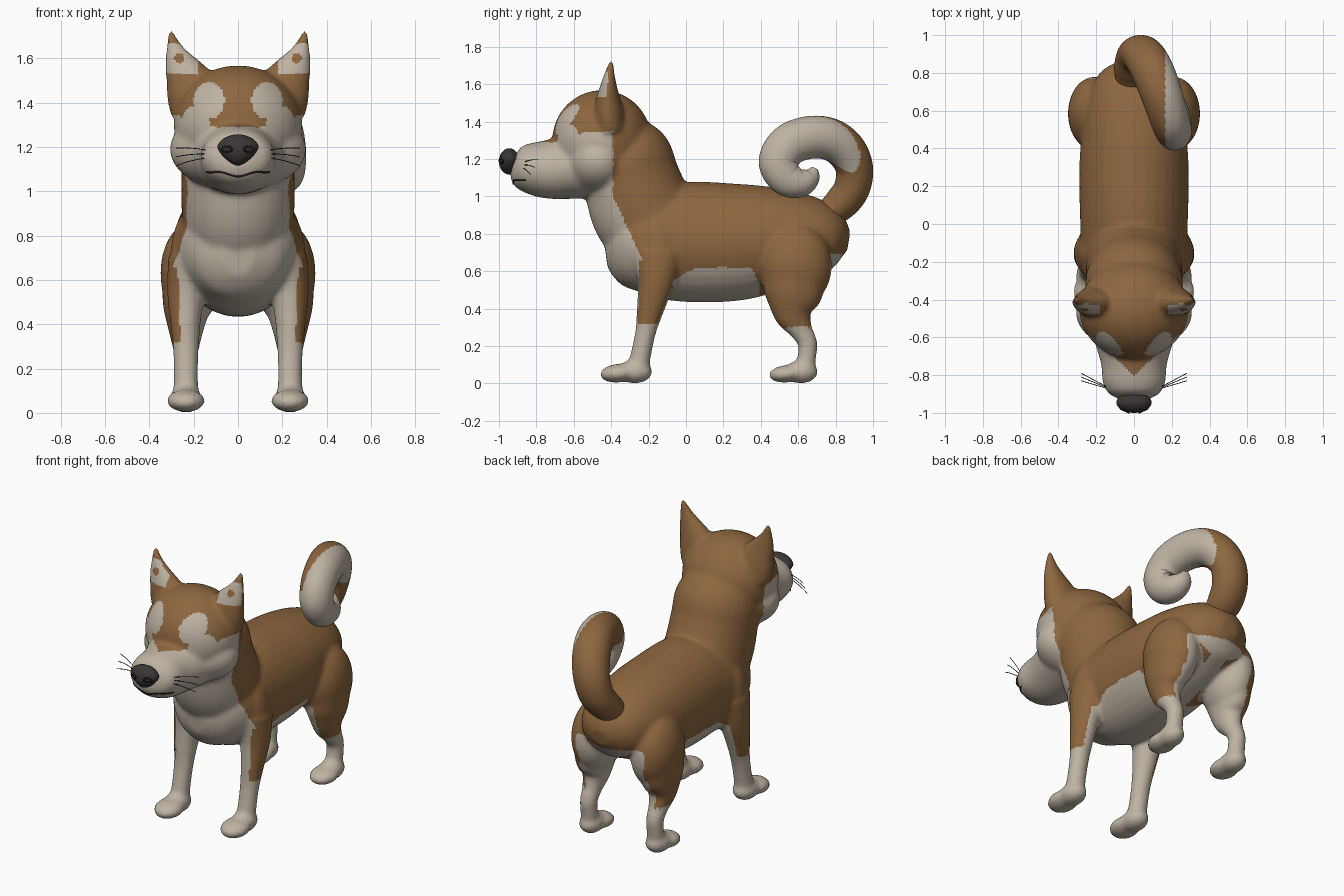
import bpy, bmesh, math
from mathutils import Vector, Matrix
from mathutils.bvhtree import BVHTree

cube = bpy.data.objects.get("Cube")
if cube:
    bpy.data.objects.remove(cube, do_unlink=True)


def material(name, rgb):
    m = bpy.data.materials.new(name)
    m.use_nodes = True
    m.diffuse_color = (*rgb, 1)
    m.node_tree.nodes["Principled BSDF"].inputs["Base Color"].default_value = (*rgb, 1)
    return m


BROWN = material("brown fur", (0.27, 0.135, 0.05))
CREAM = material("cream fur", (0.52, 0.455, 0.37))
NOSE = material("nose charcoal", (0.045, 0.036, 0.036))
BLACK = material("black line", (0.012, 0.01, 0.01))


def make_object(name, bm, mats):
    bmesh.ops.recalc_face_normals(bm, faces=bm.faces)
    me = bpy.data.meshes.new(name)
    bm.to_mesh(me)
    bm.free()
    for m in mats:
        me.materials.append(m)
    me.shade_smooth()
    ob = bpy.data.objects.new(name, me)
    bpy.context.collection.objects.link(ob)
    return ob


def spline(pts, t):
    """Smooth interpolation through rows of numbers."""
    i = min(int(t), len(pts) - 2)
    f = t - i
    a, b, c, d = (pts[max(0, min(len(pts) - 1, i + k))] for k in (-1, 0, 1, 2))
    return [q + 0.5 * f * (r - p + f * (2 * p - 5 * q + 4 * r - s + f * (3 * (q - r) + s - p)))
            for p, q, r, s in zip(a, b, c, d)]


def loft(bm, rows, steps=8, sides=32, mirror=False):
    """Oval tube through rows of x, y, z, half width, half depth."""
    n = (len(rows) - 1) * steps
    rings = [spline(rows, k / steps) for k in range(n + 1)]
    for sx in ((1, -1) if mirror else (1,)):
        loops = []
        for k, (x, y, z, a, b) in enumerate(rings):
            lo, hi = rings[max(0, k - 1)], rings[min(n, k + 1)]
            tan = (Vector(hi[:3]) - Vector(lo[:3])).normalized()
            side = (Vector((1, 0, 0)) - tan * tan.x).normalized()
            up = tan.cross(side)
            loop = []
            for j in range(sides):
                w = math.tau * j / sides
                p = Vector((x, y, z)) + side * a * math.cos(w) + up * b * math.sin(w)
                loop.append(bm.verts.new((p.x * sx, p.y, p.z)))
            loops.append(loop)
        for l0, l1 in zip(loops, loops[1:]):
            for j in range(sides):
                q = (j + 1) % sides
                bm.faces.new((l0[j], l0[q], l1[q], l1[j]))
        bm.faces.new(loops[0])
        bm.faces.new(loops[-1])


def blob(bm, centre, size, tilt=0, mirror=False):
    """Ellipsoid, tilted about the x axis."""
    for sx in ((1, -1) if mirror else (1,)):
        place = Matrix.Translation((centre[0] * sx, *centre[1:]))
        bmesh.ops.create_uvsphere(bm, u_segments=40, v_segments=24, radius=1,
                                  matrix=place @ Matrix.Rotation(tilt, 4, 'X') @ Matrix.Diagonal((*size, 1)))


# ---- body: trunk, neck, head and legs fused into one skin
bm = bmesh.new()
loft(bm, [(0, -.43, .70, .07, .08), (0, -.36, .71, .20, .20), (0, -.22, .74, .28, .28),
          (0, 0, .755, .285, .32), (0, .25, .755, .29, .315), (0, .45, .77, .28, .285),
          (0, .65, .78, .25, .23), (0, .80, .77, .18, .155), (0, .87, .76, .06, .05)])
loft(bm, [(0, -.12, .78, .25, .26), (0, -.23, .92, .255, .275), (0, -.29, 1.08, .255, .26),
          (0, -.34, 1.22, .25, .25), (0, -.42, 1.36, .16, .15)])
blob(bm, (0, -.45, 1.30), (.29, .265, .268))
blob(bm, (0, -.47, 1.19), (.308, .20, .19))
loft(bm, [(0, -.45, 1.17, .25, .18), (0, -.60, 1.155, .215, .168), (0, -.74, 1.145, .175, .157),
          (0, -.84, 1.15, .165, .135), (0, -.90, 1.155, .13, .105), (0, -.93, 1.16, .06, .05)])
# ears
loft(bm, [(.18, -.41, 1.38, .13, .09), (.215, -.415, 1.48, .115, .075), (.255, -.415, 1.565, .078, .052),
          (.285, -.41, 1.64, .042, .032), (.305, -.40, 1.725, .010, .012)], mirror=True)
# front legs and paws
blob(bm, (.205, -.15, .70), (.10, .13, .22), mirror=True)
loft(bm, [(.225, -.15, .70, .09, .13), (.235, -.16, .55, .085, .10), (.237, -.19, .40, .068, .074),
          (.235, -.215, .28, .058, .056), (.235, -.24, .16, .055, .055), (.235, -.26, .06, .06, .06)], mirror=True)
blob(bm, (.235, -.275, .063), (.072, .095, .063), mirror=True)
blob(bm, (.235, -.36, .055), (.086, .10, .05), tilt=.1, mirror=True)
# hind legs and paws
blob(bm, (.21, .585, .63), (.14, .195, .23), mirror=True)
loft(bm, [(.225, .58, .60, .12, .175), (.232, .575, .47, .105, .155), (.235, .575, .37, .078, .105),
          (.235, .615, .285, .058, .063), (.235, .65, .215, .052, .052), (.235, .645, .13, .052, .05),
          (.235, .63, .05, .055, .055)], mirror=True)
blob(bm, (.235, .615, .062), (.07, .09, .062), mirror=True)
blob(bm, (.235, .54, .052), (.083, .098, .047), tilt=.1, mirror=True)
body = make_object("body", bm, [])

remesh = body.modifiers.new("fuse", 'REMESH')
remesh.mode, remesh.voxel_size = 'VOXEL', .0125
soften = body.modifiers.new("soften", 'SMOOTH')
soften.iterations, soften.factor = 10, .5
skin = bpy.data.meshes.new_from_object(body.evaluated_get(bpy.context.evaluated_depsgraph_get()))
body.modifiers.clear()
body.data = skin
skin.name = "body"
skin.materials.clear()
skin.materials.append(BROWN)
skin.materials.append(CREAM)
for v in skin.vertices:
    v.co.z = max(v.co.z, .003)
skin.shade_smooth()


def is_cream(c, n):
    x, y, z = abs(c.x), c.y, c.z
    out = n.x if c.x > 0 else -n.x
    if z > 1.53 and x > .18 and n.y < -.3:                       # inner ear
        return z < 1.665 and math.hypot(x - .265, z - 1.6) > .022
    if z > 1.0:                                                  # face
        if y < -.4 and math.hypot((x - .13) / .07, (z - 1.41) / .082) < 1:
            return True
        return y < -.39 and (z < 1.26 + .3 * x or y < -.8 + .9 * x)
    if z > .66 and y < .3:                                       # throat and chest
        return y < -.39 + (1 - z) * .46
    if y < -.07:                                                 # front legs
        return z < .32 or out < .4 or x < .235 or y < -.25 - (.66 - z) * .03
    if y < .39:                                                  # belly
        return z < .62 - max(0, .05 - y) * .6 - max(0, y - .35) * 2
    return z < .3 or (z < .69 and (y > .77 or out < .2))         # rump and hind legs


for f in skin.polygons:
    f.material_index = int(is_cream(f.center, f.normal))

# ---- curled tail
bm = bmesh.new()
loft(bm, [(0, .74, .90, .09, .07), (0, .82, .955, .105, .09), (.015, .885, 1.04, .108, .096),
          (.04, .90, 1.15, .11, .10), (.075, .855, 1.245, .112, .108), (.115, .77, 1.305, .112, .113),
          (.155, .66, 1.315, .108, .114), (.19, .55, 1.275, .102, .112), (.212, .495, 1.185, .095, .106),
          (.215, .535, 1.10, .088, .096), (.205, .61, 1.075, .08, .08), (.19, .665, 1.105, .06, .055),
          (.185, .69, 1.15, .02, .018)], steps=16, sides=64)
tail = make_object("tail", bm, [BROWN, CREAM])
for f in tail.data.polygons:
    c = f.center
    f.material_index = int(c.y < .95 and c.z > .98 and c.x > (.165 if c.z > 1.25 else .11 + max(0, c.y - .7) * .2))

# ---- nose, narrowing downward
bm = bmesh.new()
blob(bm, (0, -.945, 1.187), (.096, .055, .07))
for v in bm.verts:
    v.co.x *= 1 + min(0, v.co.z - 1.2) * 5.5
make_object("nose", bm, [NOSE])


def line(name, paths, radius, mat, closed=False):
    cu = bpy.data.curves.new(name, 'CURVE')
    cu.dimensions, cu.bevel_depth, cu.bevel_resolution = '3D', radius, 1
    for path in paths:
        s = cu.splines.new('POLY')
        s.points.add(len(path) - 1)
        for p, co in zip(s.points, path):
            p.co = (*co, 1)
        s.use_cyclic_u = closed
    cu.materials.append(mat)
    bpy.context.collection.objects.link(bpy.data.objects.new(name, cu))


# ---- mouth line laid on the muzzle, nostrils and whiskers
tree = BVHTree.FromPolygons([v.co for v in skin.vertices], [p.vertices for p in skin.polygons])
mouth = []
for k in range(33):
    x = (k - 16) / 16 * .14
    z = 1.075 + .018 * (abs(x) / .14) ** 3 - .008 * math.cos(x * 40)
    hit = tree.ray_cast(Vector((x, -2, z)), Vector((0, 1, 0)))[0]
    if hit:
        mouth.append(hit)
line("mouth", [mouth], .005, BLACK)

rings = [[(s * .05 + .022 * math.cos(w), -.988 + .010 * s * math.cos(w), 1.19 + .013 * math.sin(w))
          for w in (math.tau * k / 16 for k in range(16))] for s in (1, -1)]
line("nostrils", rings, .005, BLACK, True)

whiskers = []
for s in (1, -1):
    for rise in (-1, 0, 1):
        whiskers.append([(s * (.11 + .17 * t), -.88 + .07 * t + .02 * rise * t,
                          1.165 + .012 * rise + .028 * rise * t - .03 * t * t + .02 * t)
                         for t in (k / 8 for k in range(9))])
line("whiskers", whiskers, .002, BLACK)
